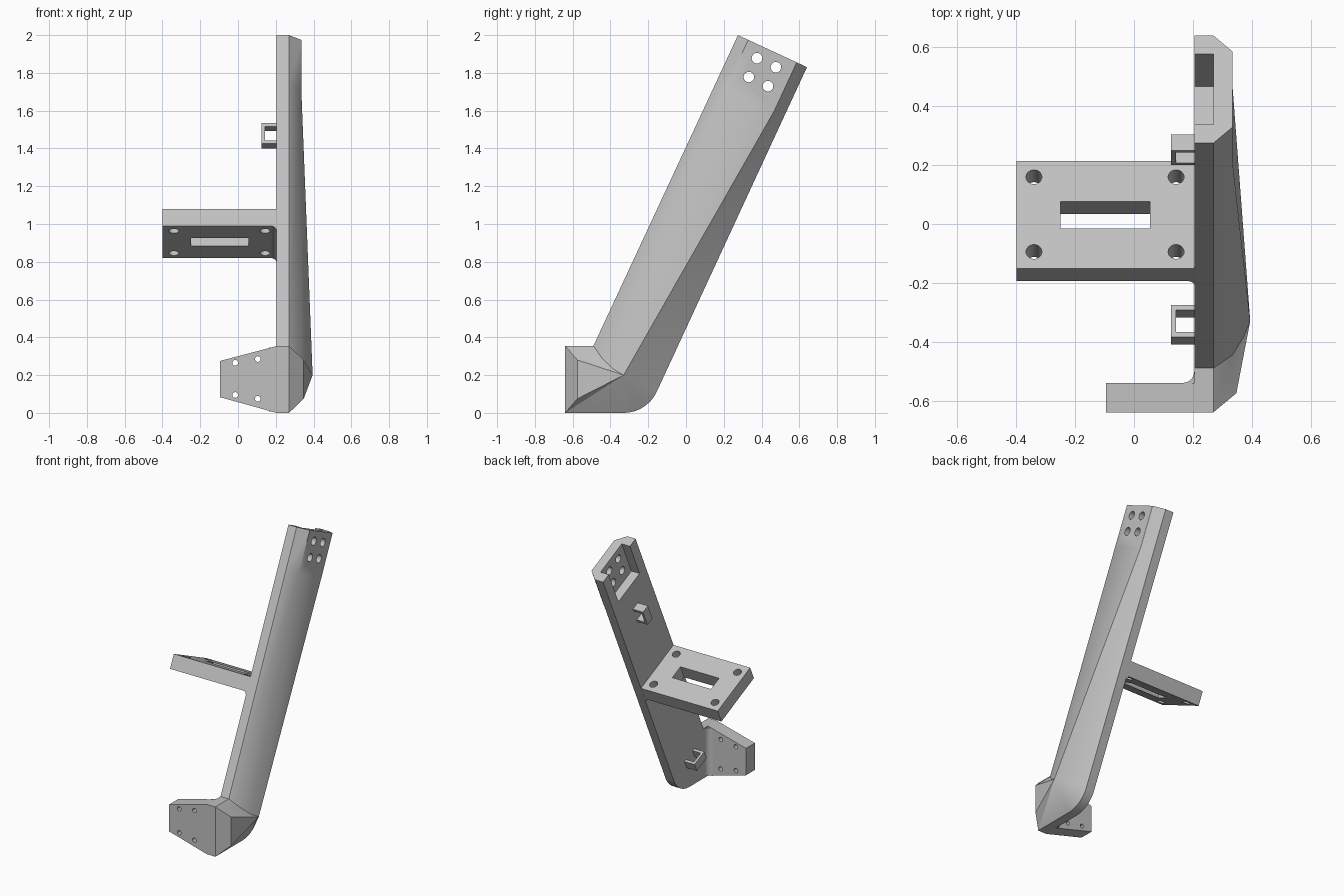
import bpy, bmesh, math
from mathutils import Vector

if "Cube" in bpy.data.objects:
    bpy.data.objects.remove(bpy.data.objects["Cube"])

grey = bpy.data.materials.new("light_grey")
grey.diffuse_color = (0.53, 0.53, 0.53, 1)
grey.use_nodes = True
grey.node_tree.nodes["Principled BSDF"].inputs["Base Color"].default_value = grey.diffuse_color

# Beam frame: u runs down the slanted beam, v runs across it from front to back
U = Vector((0, -0.4205, -0.9073))
V = Vector((0, 0.9073, -0.4205))
TOP = Vector((0, 0.275, 2.0))
WIDTH = 0.403


def beam(x, u, v):
    return TOP + U * u + V * v + Vector((x, 0, 0))


def make(name, verts, faces):
    bm = bmesh.new()
    vs = [bm.verts.new(v) for v in verts]
    for f in faces:
        bm.faces.new([vs[i] for i in f])
    bmesh.ops.recalc_face_normals(bm, faces=bm.faces)
    mesh = bpy.data.meshes.new(name)
    bm.to_mesh(mesh)
    bm.free()
    mesh.materials.append(grey)
    ob = bpy.data.objects.new(name, mesh)
    bpy.context.collection.objects.link(ob)
    return ob


def prism(name, pts, place, t0, t1):
    """Extrude a 2D profile; place(a, b, t) maps it into the scene."""
    n = len(pts)
    verts = [place(a, b, t) for t in (t0, t1) for a, b in pts]
    faces = [range(n), range(n, 2 * n)]
    faces += [(i, (i + 1) % n, n + (i + 1) % n, n + i) for i in range(n)]
    return make(name, verts, faces)


def arc(cx, cy, r, a0, a1, n):
    return [(cx + r * math.cos(math.radians(a0 + (a1 - a0) * i / n)),
             cy + r * math.sin(math.radians(a0 + (a1 - a0) * i / n))) for i in range(n + 1)]


def circle(cx, cy, r):
    return arc(cx, cy, r, 0, 360, 24)[:-1]


def rect(a0, a1, b0, b1):
    return [(a0, b0), (a1, b0), (a1, b1), (a0, b1)]


def cut(ob, cutters):
    for c in cutters:
        c.hide_render = True
        m = ob.modifiers.new("cut", 'BOOLEAN')
        m.operation, m.solver, m.object = 'DIFFERENCE', 'EXACT', c
        bpy.context.view_layer.objects.active = ob
        bpy.ops.object.modifier_apply(modifier=m.name)
        bpy.data.objects.remove(c)


def along_x(y, z, x):
    return Vector((x, y, z))


def along_y(x, z, y):
    return Vector((x, y, z))


def along_z(x, y, z):
    return Vector((x, y, z))


def along_u(x, v, u):
    return beam(x, u, v)


def along_v(x, u, v):
    return beam(x, u, v)


# Leg: side outline at two depths, then a faceted outer skin rising to the heel
X0, X1, X2 = 0.205, 0.27, 0.335
FLAT = 0.285
yz = lambda u, v: tuple(beam(0, u, v))[1:]
heel = arc(-0.33, 0.193, 0.193, -24.9, -90, 10)
rim = [(-0.64, 0), (-0.64, 0.355), (-0.49, 0.355), yz(FLAT, 0), yz(0, 0),
       yz(0, WIDTH), yz(FLAT, WIDTH)] + heel
n = len(rim)
verts = [Vector((x, y, z)) for x in (X0, X1) for y, z in rim]
crest = [(0.348, -0.575, 0.075), (0.348, -0.575, 0.28), (X2, -0.445, 0.29), (0.372, -0.385, 0.232),
         (0.395, -0.33, 0.2),
         beam(X2, FLAT, 0.06), beam(X2, 0, 0.06), beam(X2, 0, 0.343), beam(X2, FLAT, 0.343)]
verts += [Vector(c) for c in crest]
A, B, C, DU, D, E, EU, F = range(n, n + 8)
G = 2 * n - 1
a, b, c1, c2, apex, du, d, e, eu = range(2 * n, 2 * n + 9)
faces = [range(n)] + [(i, (i + 1) % n, n + (i + 1) % n, n + i) for i in range(n)]
faces += [(A, B, b, a), (B, C, c1, b), (b, c1, c2), (b, c2, apex), (a, b, apex),
          (A, a, apex), (A, apex, G), (C, DU, du, c1), (DU, D, d, du), (D, E, e, d),
          (E, EU, eu, e), (du, d, e, eu), (du, eu, apex), (du, apex, c2), (du, c2, c1),
          (EU, F, apex), (EU, apex, eu)]
faces += [(i, i + 1, apex) for i in range(F, G)]
leg = make("leg", verts, faces)

# Open pocket and four bolt holes at the top of the leg
tools = [prism("pocket_cutter", rect(-0.05, 0.26, 0.07, 0.333), lambda u, v, x: beam(x, u, v), 0.1, X1)]
for y, z in ((0.376, 1.878), (0.476, 1.83), (0.333, 1.778), (0.434, 1.73)):
    tools.append(prism("bolt_cutter", circle(y, z, 0.028), along_x, 0.1, 0.5))
cut(leg, tools)

# Shelf square to the leg, with a fillet underneath, a slot and four holes
profile = [(-0.4, 1.014), (X0, 1.014), (X0, 1.145)] + arc(0.174, 1.145, 0.031, 0, -90, 8)[1:] + [(-0.4, 1.114)]
shelf = prism("shelf", profile, along_v, 0, WIDTH)
tools = [prism("slot_cutter", rect(-0.25, 0.055, 0.15, 0.251), along_u, 0.9, 1.3)]
for x in (-0.34, 0.143):
    for v in (0.063, 0.343):
        tools.append(prism("hole_cutter", circle(x, v, 0.027), along_u, 0.9, 1.3))
cut(shelf, tools)

# Tapered foot plate with four small holes, and the fillet joining it to the leg
foot = prism("foot_plate", [(-0.095, 0.083), (-0.095, 0.275), (0.19, 0.35), (X0, 0.355), (X0, 0), (0.19, 0.004)],
             along_y, -0.64, -0.54)
cut(foot, [prism("screw_cutter", circle(x, z, 0.015), along_y, -0.8, -0.4)
           for x, z in ((-0.015, 0.265), (0.105, 0.285), (-0.015, 0.095), (0.105, 0.075))])
fillet = prism("foot_fillet", [(X0, -0.54)] + arc(0.165, -0.5, 0.04, 0, -90, 8), along_z, 0.008, 0.347)


# Cable loops on the inner face of the leg
def loop(name, y, z, axis_v):
    p = Vector((0, y, z)) - TOP
    u, v = p.dot(U), p.dot(V)
    mid, along = (u, v) if axis_v else (v, u)
    o, i = 0.06, 0.041
    pts = [(X0, mid - o), (0.125, mid - o), (0.125, mid + o), (X0, mid + o),
           (X0, mid + i), (0.142, mid + i), (0.142, mid - i), (X0, mid - i)]
    return prism(name, pts, along_v if axis_v else along_u, along - 0.03, along + 0.03)


loops = [loop("upper_cable_loop", 0.2525, 1.4675, True),
         loop("lower_cable_loop", -0.3425, 0.2, False)]

# Smooth shading with sharp edges kept
for ob in [leg, shelf, foot, fillet] + loops:
    bpy.ops.object.select_all(action='DESELECT')
    ob.select_set(True)
    bpy.context.view_layer.objects.active = ob
    bpy.ops.object.shade_smooth_by_angle(angle=math.radians(25))
